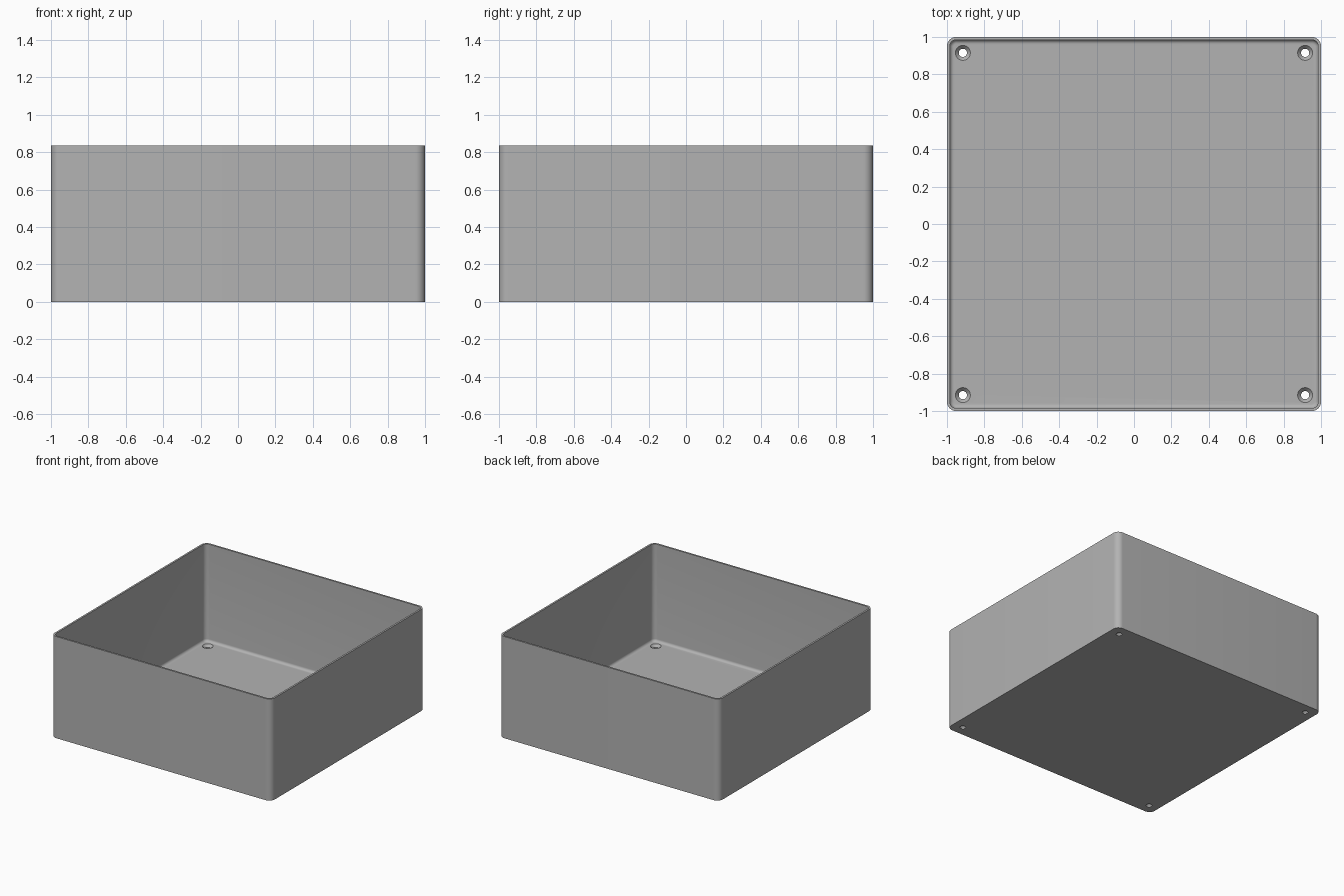
import bpy, bmesh, math
from mathutils import Vector

cube = bpy.data.objects.get("Cube")
if cube:
    bpy.data.objects.remove(cube, do_unlink=True)

HEIGHT, WALL, FLOOR = 0.835, 0.015, 0.035
CORNER, FILLET, HOLE = 0.05, 0.022, 0.915
STEPS = 10

grey = bpy.data.materials.new("plain grey")
grey.use_nodes = True
colour = (0.45, 0.45, 0.45, 1)
grey.diffuse_color = colour
grey.node_tree.nodes["Principled BSDF"].inputs["Base Color"].default_value = colour


def rounded_ring(bm, half, radius, z):
    """Rounded square loop of vertices."""
    ring = []
    for corner in range(4):
        middle = math.pi / 4 + corner * math.pi / 2
        centre = Vector((math.cos(middle), math.sin(middle))) * math.sqrt(2) * (half - radius)
        for i in range(STEPS + 1):
            a = corner * math.pi / 2 + i / STEPS * math.pi / 2
            ring.append(bm.verts.new((centre.x + radius * math.cos(a),
                                      centre.y + radius * math.sin(a), z)))
    return ring


def loft(name, sections):
    """Closed solid through a series of (half width, corner radius, height)."""
    bm = bmesh.new()
    rings = [rounded_ring(bm, *s) for s in sections]
    for low, high in zip(rings, rings[1:]):
        for i in range(len(low)):
            j = (i + 1) % len(low)
            bm.faces.new((low[i], low[j], high[j], high[i]))
    bm.faces.new(rings[0][::-1])
    bm.faces.new(rings[-1])
    bmesh.ops.recalc_face_normals(bm, faces=bm.faces)
    mesh = bpy.data.meshes.new(name)
    bm.to_mesh(mesh)
    bm.free()
    mesh.materials.append(grey)
    obj = bpy.data.objects.new(name, mesh)
    bpy.context.collection.objects.link(obj)
    return obj


# Outer shell, inner wall and the fillet where the wall meets the floor
inner, inner_radius = 1 - WALL, CORNER - WALL
sections = [(1, CORNER, 0), (1, CORNER, HEIGHT), (inner, inner_radius, HEIGHT)]
for i in range(7):
    a = i / 6 * math.pi / 2
    inset = FILLET * (1 - math.cos(a))
    sections.append((inner - inset, inner_radius - inset,
                     FLOOR + FILLET * (1 - math.sin(a))))
box = loft("open_box", sections)


def cutter(name, x, y, low, high, r_low, r_high):
    bpy.ops.mesh.primitive_cone_add(vertices=32, radius1=r_low, radius2=r_high,
                                    depth=high - low, location=(x, y, (low + high) / 2))
    obj = bpy.context.object
    obj.name = name
    obj.data.materials.append(grey)
    obj.hide_render = True
    return obj


# Countersunk screw holes in the floor corners
cutters = []
for x in (-HOLE, HOLE):
    for y in (-HOLE, HOLE):
        cutters.append(cutter("screw_hole_cutter", x, y, -0.05, 0.1, 0.022, 0.022))
        cutters.append(cutter("countersink_cutter", x, y, FLOOR - 0.02, FLOOR + 0.002, 0.022, 0.042))

bpy.ops.object.select_all(action="DESELECT")
box.select_set(True)
bpy.context.view_layer.objects.active = box
for c in cutters:
    mod = box.modifiers.new("cut", "BOOLEAN")
    mod.operation, mod.solver, mod.object = "DIFFERENCE", "EXACT", c
    bpy.ops.object.modifier_apply(modifier=mod.name)
for c in cutters:
    bpy.data.objects.remove(c, do_unlink=True)

bpy.ops.object.select_all(action="DESELECT")
box.select_set(True)
bpy.context.view_layer.objects.active = box
bpy.ops.object.shade_smooth_by_angle(angle=math.radians(30))
